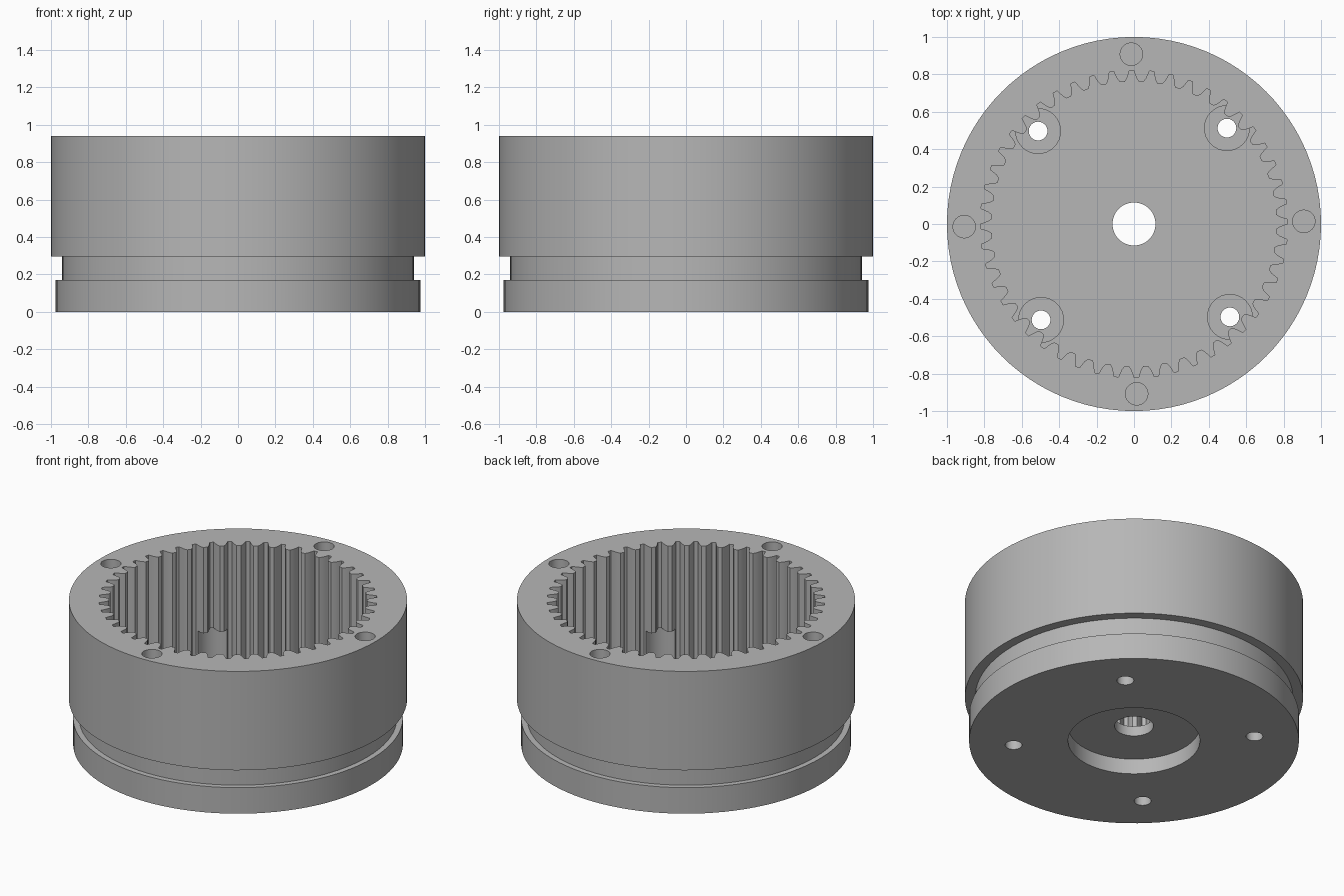
import bpy, bmesh
from math import sin, cos, tau, radians

if "Cube" in bpy.data.objects:
    bpy.data.objects.remove(bpy.data.objects["Cube"], do_unlink=True)

TWIST = radians(0.9)      # small rotation shared by holes and teeth
TEETH = 48

grey = bpy.data.materials.new("machined_grey")
grey.use_nodes = True
grey.diffuse_color = (0.47, 0.47, 0.47, 1)
grey.node_tree.nodes["Principled BSDF"].inputs["Base Color"].default_value = (0.47, 0.47, 0.47, 1)


def circle(r, n=48, cx=0, cy=0):
    return [(cx + r * cos(tau * i / n), cy + r * sin(tau * i / n)) for i in range(n)]


def polar_circles(r, dist, start):
    """Four equal circles spaced around the axis."""
    angles = [start + TWIST + tau * k / 4 for k in range(4)]
    return [circle(r, 32, dist * cos(a), dist * sin(a)) for a in angles]


def prisms(name, outlines, z0, z1):
    """Extrude closed outlines from z0 to z1 into one object."""
    bm = bmesh.new()
    for outline in outlines:
        low = [bm.verts.new((x, y, z0)) for x, y in outline]
        high = [bm.verts.new((x, y, z1)) for x, y in outline]
        bm.faces.new(low[::-1])
        bm.faces.new(high)
        n = len(low)
        for i in range(n):
            j = (i + 1) % n
            bm.faces.new((low[i], low[j], high[j], high[i]))
    return finish(name, bm)


def lathe(name, profile, n=96):
    """Stack rings of (radius, height) into a closed solid."""
    bm = bmesh.new()
    rings = [[bm.verts.new((x, y, z)) for x, y in circle(r, n)] for r, z in profile]
    for a, b in zip(rings, rings[1:]):
        for i in range(n):
            j = (i + 1) % n
            bm.faces.new((a[i], a[j], b[j], b[i]))
    bm.faces.new(rings[0][::-1])
    bm.faces.new(rings[-1])
    return finish(name, bm)


def finish(name, bm):
    mesh = bpy.data.meshes.new(name)
    bm.to_mesh(mesh)
    bm.free()
    mesh.materials.append(grey)
    obj = bpy.data.objects.new(name, mesh)
    bpy.context.collection.objects.link(obj)
    return obj


def cut(body, cutter):
    mod = body.modifiers.new("cut", 'BOOLEAN')
    mod.operation = 'DIFFERENCE'
    mod.solver = 'EXACT'
    mod.object = cutter
    bpy.context.view_layer.objects.active = body
    bpy.ops.object.modifier_apply(modifier=mod.name)
    bpy.data.objects.remove(cutter, do_unlink=True)


# Stepped outer housing with a groove
housing = lathe("ring_gear_housing", [
    (0.975, 0), (0.975, 0.17), (0.94, 0.17), (0.94, 0.295), (1.0, 0.295), (1.0, 0.94)])

# Internal teeth: one tooth space as (fraction of pitch, radius)
space = [(-0.37, 0.762), (-0.25, 0.779), (-0.17, 0.802), (-0.11, 0.822),
         (0.11, 0.822), (0.17, 0.802), (0.25, 0.779), (0.37, 0.762)]
gear = [(r * cos(a), r * sin(a)) for k in range(TEETH) for f, r in space
        for a in [TWIST + tau * (k + f) / TEETH]]
cut(housing, prisms("gear_bore", [gear], 0.165, 1.1))

# Screw head pockets, which also clear the lower part of the teeth
cut(housing, prisms("screw_pockets", polar_circles(0.12, 0.714, tau / 8), 0.13, 0.38))
cut(housing, prisms("screw_holes", polar_circles(0.05, 0.714, tau / 8), -0.1, 0.2))

# Blind holes in the top rim
cut(housing, prisms("rim_holes", polar_circles(0.06, 0.908, 0), 0.62, 1.1))

# Shaft hole and the shallow recess underneath
cut(housing, prisms("shaft_hole", [circle(0.115)], -0.1, 0.3))
cut(housing, prisms("bottom_recess", [circle(0.39, 72)], -0.1, 0.1))

# Smooth round walls, sharp rims
bpy.ops.object.select_all(action='DESELECT')
housing.select_set(True)
bpy.context.view_layer.objects.active = housing
bpy.ops.object.shade_smooth_by_angle(angle=radians(20))
